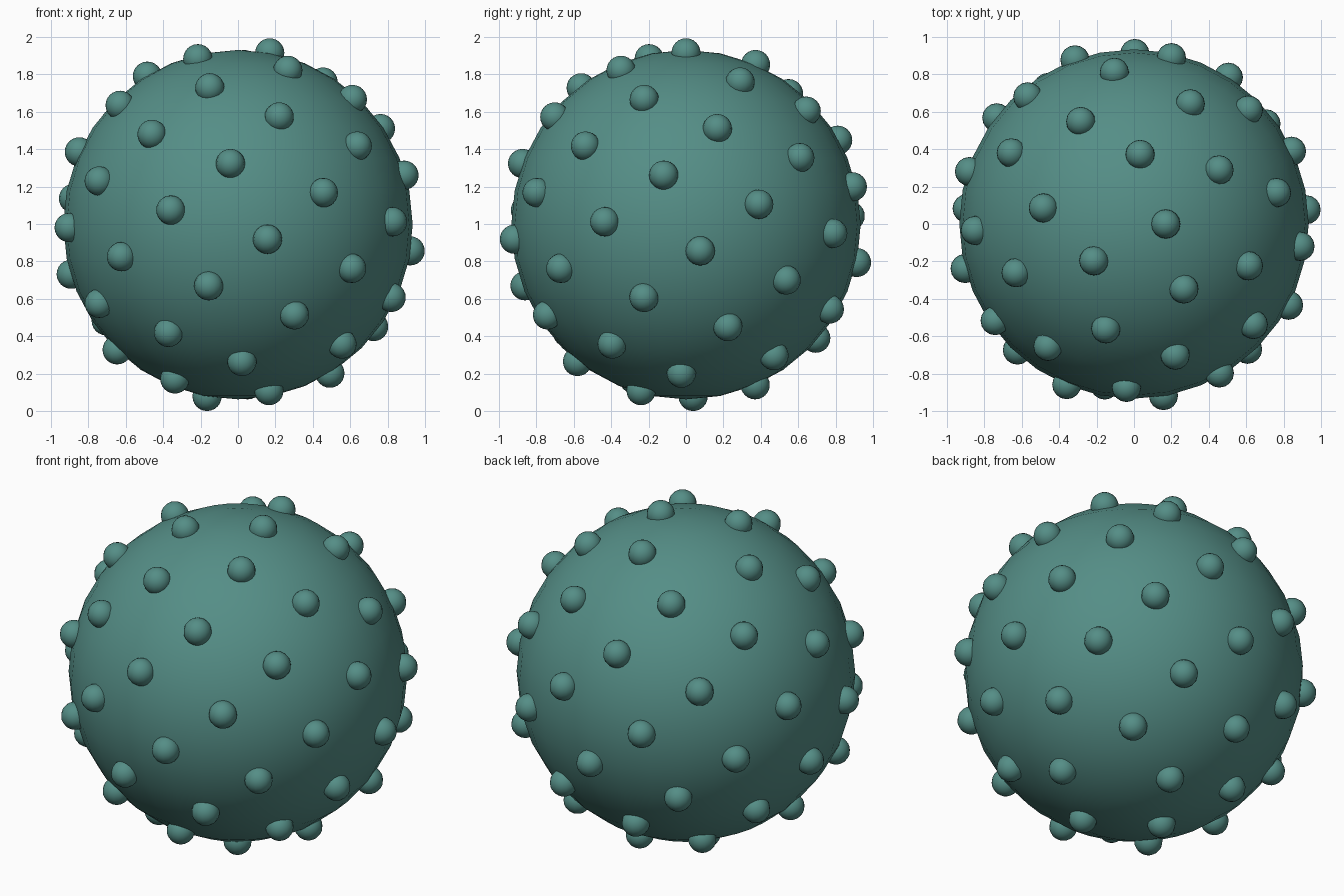
import bpy, math
from mathutils import Vector

if "Cube" in bpy.data.objects:
    bpy.data.objects.remove(bpy.data.objects["Cube"])

COUNT = 60                      # studs spread over the ball
BODY_R = 0.934
STUD_R = 0.078
TURN = 2 * math.pi / ((1 + math.sqrt(5)) / 2)

teal = bpy.data.materials.new("teal")
teal.diffuse_color = (0.09, 0.27, 0.24, 1)
teal.use_nodes = True
teal.node_tree.nodes["Principled BSDF"].inputs["Base Color"].default_value = teal.diffuse_color


def stud_direction(i):
    """Evenly spread golden-angle spiral from top to bottom."""
    z = 1 - (2 * i + 1) / COUNT
    r = math.sqrt(1 - z * z)
    return Vector((r * math.cos(TURN * i), r * math.sin(TURN * i), z))


def ball(name, centre, radius, segments, rings):
    bpy.ops.mesh.primitive_uv_sphere_add(segments=segments, ring_count=rings,
                                         radius=radius, location=centre)
    obj = bpy.context.object
    obj.name = name
    obj.data.materials.append(teal)
    bpy.ops.object.shade_smooth()
    return obj


# Stand the lowest stud on the ground
centre = Vector((0, 0, BODY_R * (1 - 1 / COUNT) + STUD_R))

# Main ball
ball("body", centre, BODY_R, 32, 16)

# Round studs half sunk in the surface, sharing one mesh
first = ball("stud_00", centre + stud_direction(0) * BODY_R, STUD_R, 16, 12)
for i in range(1, COUNT):
    stud = bpy.data.objects.new(f"stud_{i:02d}", first.data)
    stud.location = centre + stud_direction(i) * BODY_R
    bpy.context.collection.objects.link(stud)
